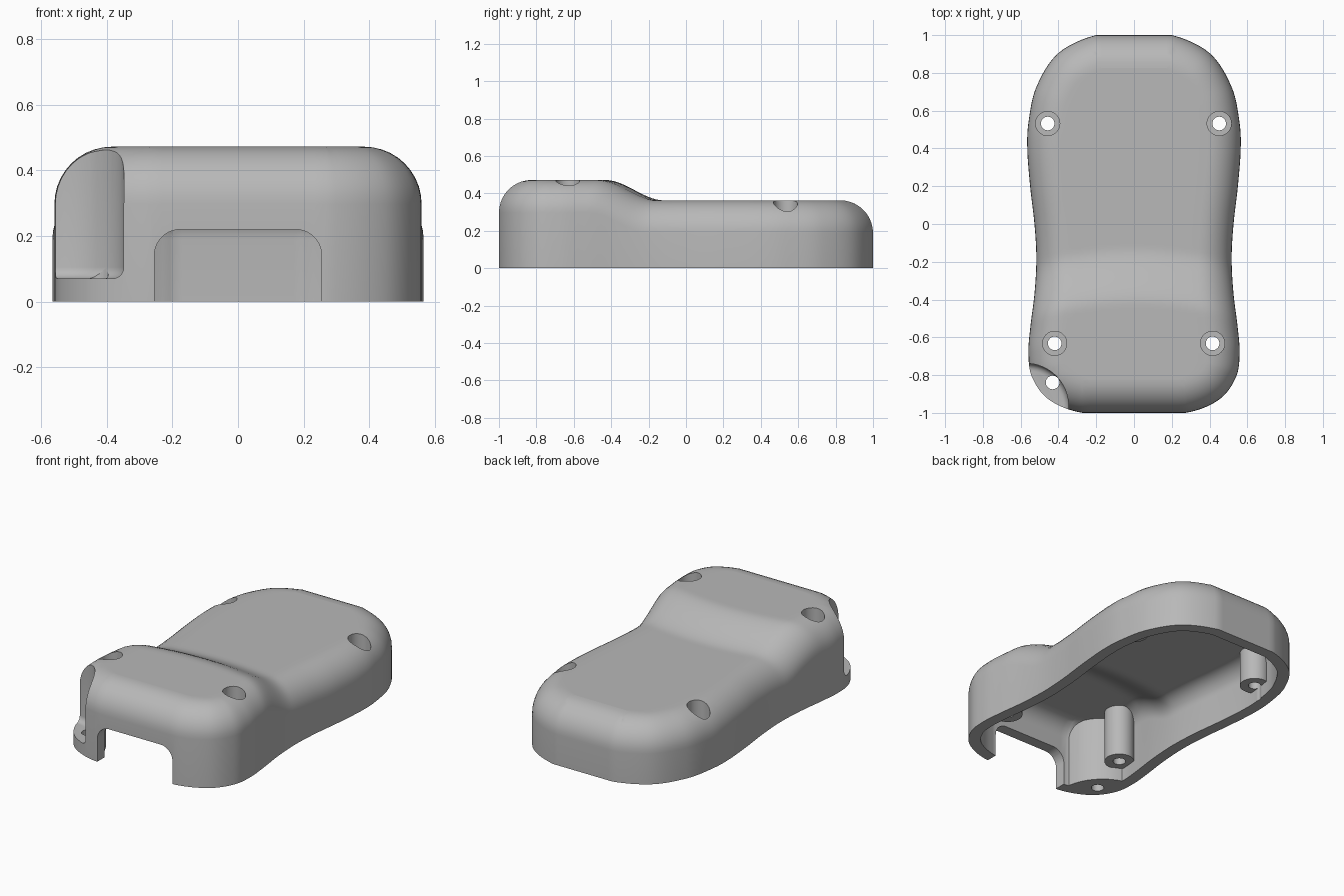
import bpy, bmesh, math
from mathutils import Vector

WALL = 0.07        # shell thickness
ROUND = 0.175      # top edge rounding
COLS = 14          # columns across the roof
RINGS = 10         # rings in the rounded edge

if "Cube" in bpy.data.objects:
    bpy.data.objects.remove(bpy.data.objects["Cube"])

grey = bpy.data.materials.new("grey_plastic")
grey.use_nodes = True
grey.diffuse_color = (0.48, 0.48, 0.48, 1)
grey.node_tree.nodes["Principled BSDF"].inputs["Base Color"].default_value = (0.48, 0.48, 0.48, 1)

# Right half of the waisted outline, back to front
HALF = [(0, 1), (0.2, 1), (0.4, 0.905), (0.515, 0.73), (0.557, 0.55), (0.565, 0.4),
        (0.55, 0.2), (0.527, 0), (0.517, -0.18), (0.526, -0.36), (0.548, -0.54),
        (0.559, -0.68), (0.54, -0.81), (0.45, -0.93), (0.27, -1), (0, -1)]


def spline(points, steps=8):
    """Catmull-Rom curve through all but the two end points."""
    pts = [Vector(p) for p in points]
    out = []
    for a, b, c, d in zip(pts, pts[1:], pts[2:], pts[3:]):
        for i in range(steps):
            t = i / steps
            out.append(0.5 * (2 * b + (c - a) * t + (2 * a - 5 * b + 4 * c - d) * t * t
                              + (3 * b - a - 3 * c + d) * t ** 3))
    return out + [pts[-2]]


def mirrored(p):
    return Vector((-p.x, p.y))


OUTLINE = spline(HALF)


def inset(d):
    """Outline moved inwards by d."""
    ext = [mirrored(OUTLINE[0])] + OUTLINE + [mirrored(OUTLINE[-1])]
    out = []
    for a, p, b in zip(ext, OUTLINE, ext[2:]):
        t = (b - a).normalized()
        out.append(p + Vector((t.y, -t.x)) * d)
    return out


def roof(p):
    """Roof height: high front, lower back, with a bowed step between."""
    t = min(1, max(0, (p.y + 0.3 * p.x ** 2 + 0.43) / 0.31))
    return 0.472 - 0.109 * t * t * (3 - 2 * t)


def row(p):
    return [mirrored(p).lerp(p, i / COLS) for i in range(COLS + 1)]


def perimeter(half):
    back, front = row(half[0]), row(half[-1])
    return half + front[-2:0:-1] + [mirrored(p) for p in reversed(half)] + back[1:-1]


def finish(name, bm):
    bmesh.ops.recalc_face_normals(bm, faces=bm.faces)
    mesh = bpy.data.meshes.new(name)
    bm.to_mesh(mesh)
    bm.free()
    mesh.materials.append(grey)
    obj = bpy.data.objects.new(name, mesh)
    bpy.context.collection.objects.link(obj)
    return obj


def rounded_body(name, gap, base):
    """Closed body with rounded top edge, shrunk by gap."""
    bm = bmesh.new()
    radius = ROUND - gap
    loops = [[bm.verts.new((p.x, p.y, base)) for p in perimeter(inset(gap))]]
    for k in range(RINGS + 1):
        a = math.pi / 2 * k / RINGS
        half = inset(gap + radius * (1 - math.cos(a)))
        loops.append([bm.verts.new((p.x, p.y, roof(p) - gap - radius * (1 - math.sin(a))))
                      for p in perimeter(half)])
    for low, high in zip(loops, loops[1:]):
        for i in range(len(low)):
            bm.faces.new((low[i - 1], low[i], high[i], high[i - 1]))
    bm.faces.new(loops[0])
    # roof grid across the last ring
    grid = [[bm.verts.new((p.x, p.y, roof(p) - gap)) for p in row(q)] for q in half]
    for r, s in zip(grid, grid[1:]):
        for i in range(COLS):
            bm.faces.new((r[i], r[i + 1], s[i + 1], s[i]))
    bmesh.ops.remove_doubles(bm, verts=bm.verts, dist=0.0001)
    return finish(name, bm)


def cylinder(name, x, y, radius, low, high, fillet=0):
    bm = bmesh.new()
    bmesh.ops.create_cone(bm, cap_ends=True, segments=64, radius1=radius, radius2=radius,
                          depth=high - low)
    bmesh.ops.translate(bm, verts=bm.verts, vec=(x, y, (low + high) / 2))
    if fillet:
        rim = [e for e in bm.edges if all(v.co.z < low + 0.001 for v in e.verts)]
        bmesh.ops.bevel(bm, geom=rim, offset=fillet, segments=5, profile=0.5, affect='EDGES')
    return finish(name, bm)


def port_cutter():
    """Arched slot through the front wall."""
    w, h, r = 0.255, 0.22, 0.08
    arc = [(w - r + r * math.cos(a), h - r + r * math.sin(a))
           for a in (math.pi / 2 * i / 10 for i in range(11))]
    side = [(w, -0.1)] + arc
    profile = side + [(-x, z) for x, z in reversed(side)]
    bm = bmesh.new()
    face = bm.faces.new([bm.verts.new((x, -1.1, z)) for x, z in profile])
    ext = bmesh.ops.extrude_face_region(bm, geom=[face])
    bmesh.ops.translate(bm, vec=(0, 0.25, 0),
                        verts=[g for g in ext["geom"] if isinstance(g, bmesh.types.BMVert)])
    return finish("port_cutter", bm)


def cut(target, cutter):
    mod = target.modifiers.new("cut", 'BOOLEAN')
    mod.operation = 'DIFFERENCE'
    mod.solver = 'EXACT'
    mod.object = cutter
    bpy.context.view_layer.objects.active = target
    bpy.ops.object.modifier_apply(modifier=mod.name)
    bpy.data.objects.remove(cutter)


SCREWS = [(-0.457, 0.532), (0.451, 0.532), (-0.42, -0.632), (0.416, -0.632)]
LOOP_X, LOOP_Y = -0.572, -0.963

shell = rounded_body("shell", 0, 0)
cavity = rounded_body("cavity", WALL, -0.1)

# Screw posts and the strap corner stay solid inside the cavity
for x, y in SCREWS:
    cut(cavity, cylinder("post", x, y, 0.085, 0.08, 0.7))
cut(cavity, cylinder("strap_corner", LOOP_X, LOOP_Y, 0.287, -0.2, 0.7))
cut(shell, cavity)

# Front port, strap pocket and its hole
cut(shell, port_cutter())
cut(shell, cylinder("strap_pocket", LOOP_X, LOOP_Y, 0.225, 0.07, 0.7, 0.035))
cut(shell, cylinder("strap_hole", -0.431, -0.839, 0.036, -0.1, 0.3))

# Counterbored screw holes
for x, y in SCREWS:
    cut(shell, cylinder("screw_head", x, y, 0.064, 0.16, 0.7))
    cut(shell, cylinder("screw_hole", x, y, 0.036, -0.1, 0.3))

bpy.ops.object.select_all(action='DESELECT')
shell.select_set(True)
bpy.context.view_layer.objects.active = shell
bpy.ops.object.shade_smooth_by_angle(angle=math.radians(30))
